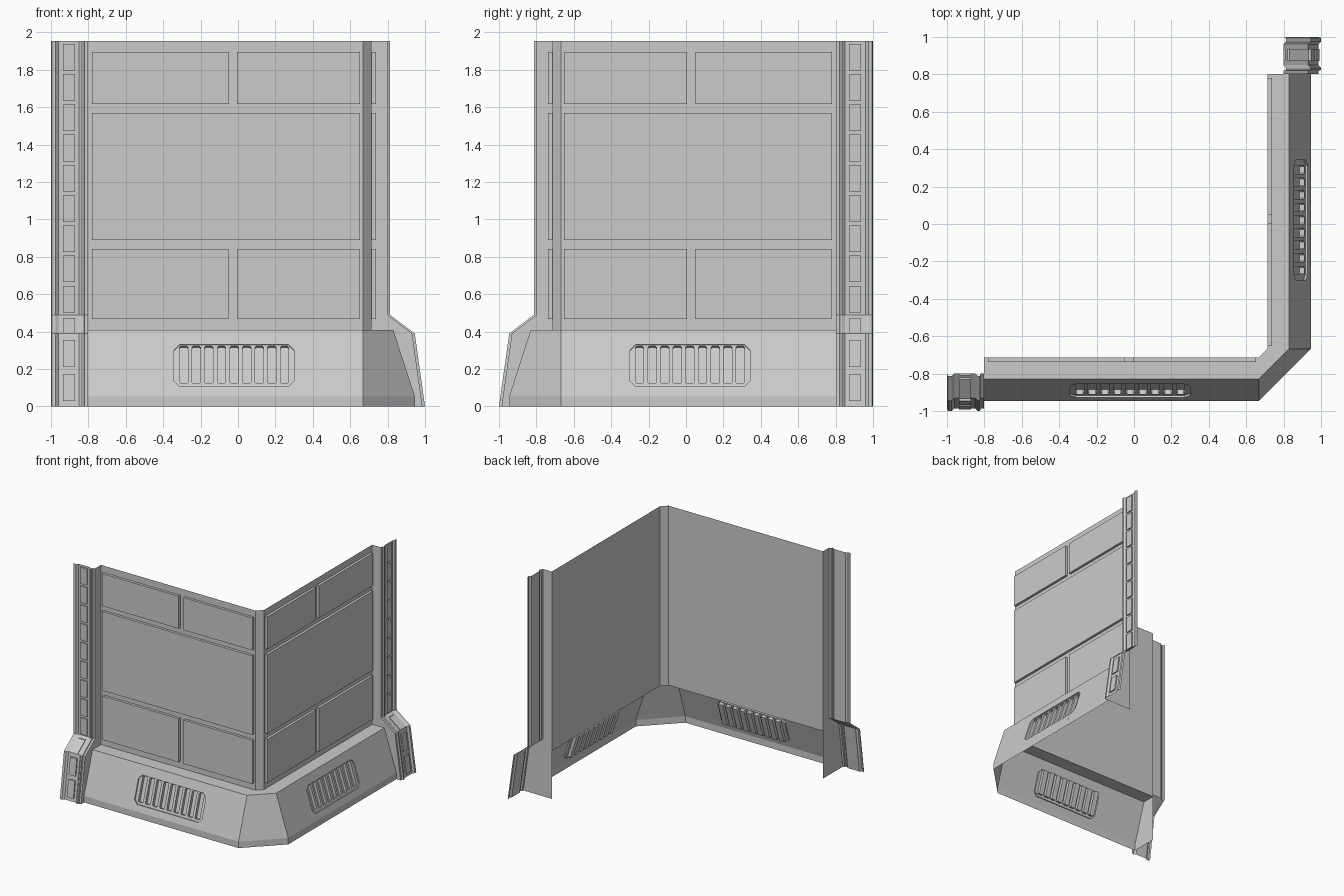
import bpy, bmesh
from mathutils import Vector

if "Cube" in bpy.data.objects:
    bpy.data.objects.remove(bpy.data.objects["Cube"])

H = 1.955      # wall height
END = 0.803    # where the wall meets the end pillar
CH = 0.667     # start of the corner chamfer
OUT = Vector((0.01, -1, 0.01))


def finish(name, bm, direction=OUT, mirrored=True):
    """Make normals face outward, create the object and its twin on the other wing."""
    bmesh.ops.remove_doubles(bm, verts=bm.verts, dist=1e-5)
    bmesh.ops.recalc_face_normals(bm, faces=bm.faces)
    if direction and sum(f.normal.dot(direction) * f.calc_area() for f in bm.faces) < 0:
        bmesh.ops.reverse_faces(bm, faces=bm.faces)
    for side in (("front", "side") if mirrored else ("",)):
        if side == "side":
            for v in bm.verts:
                v.co.x, v.co.y = -v.co.y, -v.co.x
            bmesh.ops.reverse_faces(bm, faces=bm.faces)
        me = bpy.data.meshes.new(name)
        bm.to_mesh(me)
        full = f"{name}_{side}" if side else name
        bpy.context.collection.objects.link(bpy.data.objects.new(full, me))
    bm.free()


def grid(bm, rows, skip=lambda i, j: False):
    """Skin a sheet over rows of points."""
    vs = [[bm.verts.new(p) for p in r] for r in rows]
    for i in range(len(vs) - 1):
        for j in range(len(vs[0]) - 1):
            if not skip(i, j):
                bm.faces.new((vs[i][j], vs[i][j + 1], vs[i + 1][j + 1], vs[i + 1][j]))


def block(bm, x0, x1, z0, z1, back, front):
    """Box whose back and front y are functions of z."""
    v = [bm.verts.new((x, f(z), z)) for f in (back, front)
         for x, z in ((x0, z0), (x1, z0), (x1, z1), (x0, z1))]
    for q in ((3, 2, 1, 0), (4, 5, 6, 7), (0, 1, 5, 4), (1, 2, 6, 5), (2, 3, 7, 6), (3, 0, 4, 7)):
        bm.faces.new([v[k] for k in q])


def corner_path(d, z):
    """Plan line of both wings at distance d, with the chamfered corner."""
    return [(-END, -d, z), (CH, -d, z), (d, -CH, z), (d, END, z)]


# Wall sheet
bm = bmesh.new()
grid(bm, [corner_path(0.715, H), corner_path(0.715, 0.41)])
finish("wall", bm, Vector((1, -1, 0)), False)

# Skirting base; the sloped faces of both wings are left out for the vents
bm = bmesh.new()
grid(bm, [corner_path(*p) for p in ((0.715, 0.41), (0.83, 0.41), (0.945, 0.055), (0.945, 0))],
     lambda i, j: i == 1 and j != 1)
finish("base", bm, Vector((1, -1, 1)), False)

# Raised wall panels
bm = bmesh.new()
for z0, z1, spans in ((1.617, 1.896, ((-0.78, -0.048), (-0.005, 0.652))),
                      (0.89, 1.57, ((-0.78, 0.652),)),
                      (0.467, 0.843, ((-0.78, -0.048), (-0.005, 0.652)))):
    for x0, x1 in spans:
        block(bm, x0, x1, z0, z1, lambda z: -0.715, lambda z: -0.737)
finish("wall_panels", bm, None)


# Sloped base face with a recessed, slotted vent
def on_slope(u, z, d):
    return Vector((u, -0.83 - (0.41 - z) * 0.324 + 0.951 * d, z - 0.308 * d))


def cut_corners(x0, x1, z0, z1, c):
    return [(x0 + c, z0), (x1 - c, z0), (x1, z0 + c), (x1, z1 - c),
            (x1 - c, z1), (x0 + c, z1), (x0, z1 - c), (x0, z0 + c)]


def fill(bm, loops, d):
    """Flat sheet on the slope: first loop is the outline, the rest are holes."""
    edges = []
    for loop in loops:
        v = [bm.verts.new(on_slope(u, z, d)) for u, z in loop]
        edges += [bm.edges.new((v[i - 1], v[i])) for i in range(len(v))]
    bmesh.ops.triangle_fill(bm, edges=edges, use_beauty=True,
                            normal=Vector((0, -0.951, 0.308)))


def rim(bm, loop, d0, d1):
    grid(bm, [[on_slope(u, z, d) for u, z in loop + loop[:1]] for d in (d0, d1)])


bm = bmesh.new()
opening = cut_corners(-0.342, 0.299, 0.108, 0.332, 0.03)
slots = [cut_corners(-0.313 + 0.0674 * i, -0.268 + 0.0674 * i, 0.127, 0.326, 0.006)
         for i in range(9)]
fill(bm, [[(-END, 0.41), (CH, 0.41), (CH, 0.055), (-END, 0.055)], opening], 0)
rim(bm, opening, 0, 0.012)
fill(bm, [opening] + slots, 0.012)
for s in slots:
    rim(bm, s, 0.012, 0.038)
    bm.faces.new([bm.verts.new(on_slope(u, z, 0.038)) for u, z in s])
finish("vent_face", bm, Vector((0, -0.951, 0.308)))

# End pillar: a ribbed channel section swept down and out over the foot
path = [(H, -0.813), (0.49, -0.813), (0.39, -0.945), (0, -1.0)]


def pillar_y(z):
    for (za, ya), (zb, yb) in zip(path, path[1:]):
        if z >= zb:
            return ya + (yb - ya) * (za - z) / (za - zb)


section = [(-0.803, 0.014), (-0.82, 0.014), (-0.823, 0), (-0.835, 0), (-0.85, 0.014),
           (-0.96, 0.014), (-0.975, 0), (-0.995, 0), (-1.0, 0.014)]
bm = bmesh.new()
grid(bm, [[(-END, -0.715, z)] + [(x, y + s, z) for x, s in section] for z, y in path])
finish("pillar", bm)

# Small raised plates up the pillar channel and on its foot
bm = bmesh.new()
plates = [(1.796 - 0.1617 * i, 1.938 - 0.1617 * i) for i in range(9)]
plates += [(0.395, 0.473), (0.212, 0.356), (0.03, 0.174)]
for z0, z1 in plates:
    block(bm, -0.935, -0.872, z0, z1, lambda z: pillar_y(z) + 0.014,
          lambda z: pillar_y(z) + 0.003)
finish("pillar_plates", bm, None)
